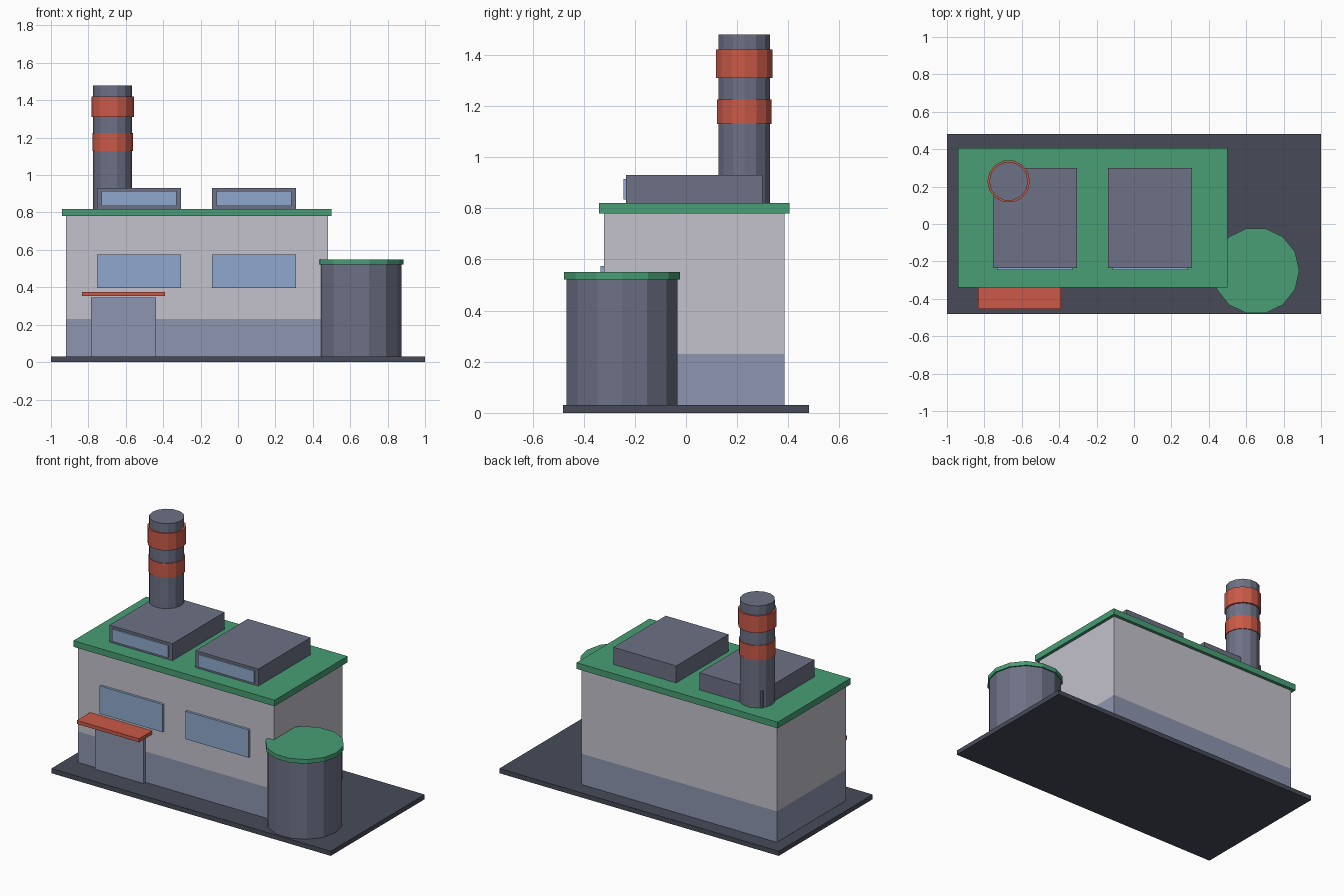
import bpy, bmesh, math

if "Cube" in bpy.data.objects:
    bpy.data.objects.remove(bpy.data.objects["Cube"])


def material(name, rgb):
    """Flat colour from 0-255 screen values, stored as linear."""
    lin = [((c / 255 + 0.055) / 1.055) ** 2.4 for c in rgb] + [1]
    m = bpy.data.materials.new(name)
    m.use_nodes = True
    m.diffuse_color = lin
    m.node_tree.nodes["Principled BSDF"].inputs["Base Color"].default_value = lin
    return m


SLATE = material("dark slate", (71, 75, 88))
GREY = material("blue grey", (109, 113, 133))
WALL = material("pale wall", (195, 194, 204))
LAVENDER = material("lavender", (141, 149, 176))
GREEN = material("roof green", (72, 158, 117))
RED = material("brick red", (202, 90, 72))
GLASS = material("window blue", (142, 169, 205))


def finish(name, bm, *mats):
    mesh = bpy.data.meshes.new(name)
    bm.to_mesh(mesh)
    bm.free()
    for m in mats:
        mesh.materials.append(m)
    obj = bpy.data.objects.new(name, mesh)
    bpy.context.collection.objects.link(obj)
    return obj


def box_mesh(x, y, z):
    bm = bmesh.new()
    bmesh.ops.create_cube(bm, size=1)
    for v in bm.verts:
        v.co = [lo + (c + 0.5) * (hi - lo) for c, (lo, hi) in zip(v.co, (x, y, z))]
    return bm


def box(name, x, y, z, mat):
    return finish(name, box_mesh(x, y, z), mat)


def drum(name, centre, radius, z, mat, sides=14):
    """Faceted upright cylinder with a corner pointing along +x."""
    bm = bmesh.new()
    ring = []
    for i in range(sides):
        a = math.tau * i / sides
        ring.append(bm.verts.new((centre[0] + radius * math.cos(a),
                                  centre[1] + radius * math.sin(a), z[0])))
    face = bm.faces.new(ring)
    new = bmesh.ops.extrude_face_region(bm, geom=[face])["geom"]
    for v in new:
        if isinstance(v, bmesh.types.BMVert):
            v.co.z = z[1]
    bmesh.ops.recalc_face_normals(bm, faces=bm.faces)
    return finish(name, bm, mat)


# Ground slab
box("ground_slab", (-1, 1), (-0.48, 0.48), (0, 0.03), SLATE)

# Main walls, cut into a lavender plinth and a pale upper part
PLINTH = 0.23
bm = box_mesh((-0.92, 0.48), (-0.32, 0.385), (0.02, 0.79))
bmesh.ops.bisect_plane(bm, geom=bm.verts[:] + bm.edges[:] + bm.faces[:],
                       plane_co=(0, 0, PLINTH), plane_no=(0, 0, 1))
for f in bm.faces:
    f.material_index = int(f.calc_center_median().z < PLINTH)
finish("walls", bm, WALL, LAVENDER)

# Overhanging roof
box("roof", (-0.94, 0.5), (-0.34, 0.405), (0.78, 0.82), GREEN)

# Two bays, each with a wall window and a glazed roof box
for side, x in (("right", -0.53), ("left", 0.085)):
    wide, narrow = (x - 0.225, x + 0.225), (x - 0.2, x + 0.2)
    box(f"wall_window_{side}", wide, (-0.335, -0.31), (0.395, 0.575), GLASS)
    box(f"roof_box_{side}", wide, (-0.235, 0.3), (0.81, 0.93), GREY)
    box(f"roof_box_window_{side}", narrow, (-0.245, -0.22), (0.835, 0.915), GLASS)

# Door and canopy
box("door", (-0.785, -0.438), (-0.34, -0.31), (0.02, 0.345), LAVENDER)
box("canopy", (-0.835, -0.39), (-0.455, -0.31), (0.353, 0.376), RED)

# Chimney with two raised bands
STACK = (-0.67, 0.228)
drum("chimney", STACK, 0.104, (0.8, 1.48), GREY)
drum("chimney_band_lower", STACK, 0.109, (1.13, 1.225), RED)
drum("chimney_band_upper", STACK, 0.114, (1.31, 1.42), RED)

# Storage tank with lid
TANK = (0.652, -0.25)
drum("tank", TANK, 0.223, (0.02, 0.53), GREY)
drum("tank_lid", TANK, 0.232, (0.522, 0.55), GREEN)
